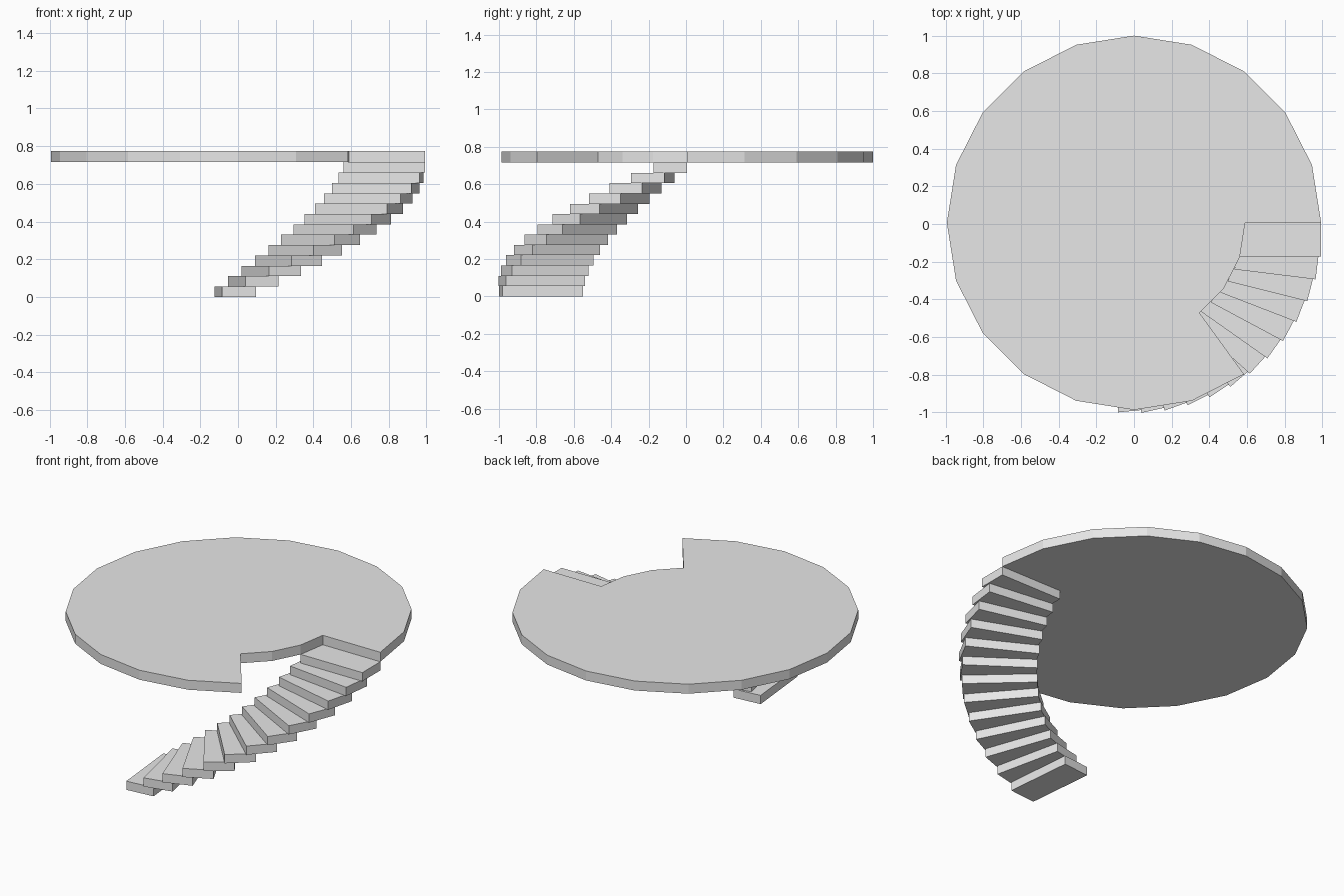
import bpy, bmesh
from math import radians, cos, sin
from mathutils import Matrix, Vector

cube = bpy.data.objects.get("Cube")
if cube:
    bpy.data.objects.remove(cube, do_unlink=True)

CENTRE = Vector((0, 0.0065, 0))
OUTER, INNER = 0.993, 0.59
STEPS, RISE, TURN = 13, 0.055, 7.04
FLOOR, SLAB = STEPS * RISE, 0.06
SEGMENT = 18                      # degrees per side of the round floor

grey = bpy.data.materials.new("light_grey")
grey.use_nodes = True
grey.diffuse_color = (0.8, 0.8, 0.8, 1)
grey.node_tree.nodes["Principled BSDF"].inputs["Base Color"].default_value = (0.8, 0.8, 0.8, 1)


def prism(name, outline, z, height):
    """Extrude a flat outline upward into a solid."""
    bm = bmesh.new()
    base = bm.faces.new([bm.verts.new((p.x, p.y, z)) for p in outline])
    top = bmesh.ops.extrude_face_region(bm, geom=[base])["geom"]
    verts = [v for v in top if isinstance(v, bmesh.types.BMVert)]
    bmesh.ops.translate(bm, verts=verts, vec=(0, 0, height))
    bmesh.ops.recalc_face_normals(bm, faces=bm.faces)
    mesh = bpy.data.meshes.new(name)
    bm.to_mesh(mesh)
    bm.free()
    mesh.materials.append(grey)
    obj = bpy.data.objects.new(name, mesh)
    bpy.context.collection.objects.link(obj)
    return obj


def polar(radius, degrees):
    a = radians(degrees)
    return CENTRE + Vector((radius * cos(a), radius * sin(a), 0))


# Round upper floor with the stairwell notch cut from its edge
rim = [polar(OUTER, a) for a in range(0, 307, SEGMENT)]
notch = [polar(INNER, a) for a in range(306, 361, SEGMENT)]
prism("round_floor", rim + notch, FLOOR, SLAB)

# Spiral of rectangular steps, highest first
tread = [Vector((x, y, 0)) for x, y in
         ((0.56, -0.18), (OUTER, -0.18), (OUTER, 0), (0.56, 0))]
for i in range(STEPS):
    spin = Matrix.Rotation(radians(-TURN * i), 3, "Z")
    prism(f"step_{STEPS - i}", [CENTRE + spin @ p for p in tread],
          FLOOR - RISE * (i + 1), RISE)
